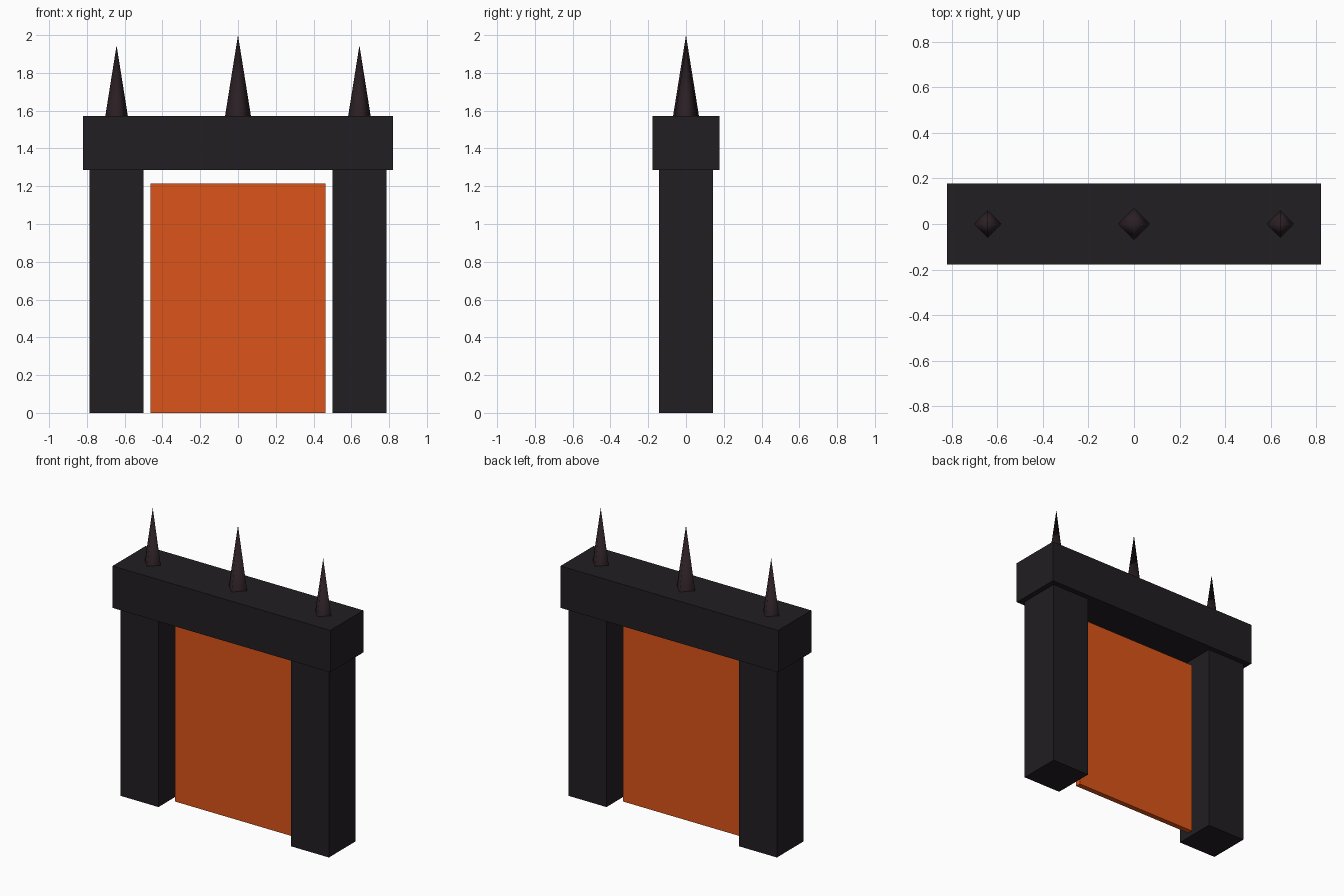
import bpy

if "Cube" in bpy.data.objects:
    bpy.data.objects.remove(bpy.data.objects["Cube"])

U = 2 / 5.6  # whole model is 5.6 design units tall


def material(name, color):
    m = bpy.data.materials.new(name)
    m.diffuse_color = (*color, 1)
    m.use_nodes = True
    m.node_tree.nodes["Principled BSDF"].inputs["Base Color"].default_value = m.diffuse_color
    return m


STONE = material("dark_stone", (0.016, 0.013, 0.016))
SPIKE = material("spike_stone", (0.024, 0.014, 0.017))
GLOW = material("orange_glow", (0.71, 0.087, 0.010))


def finish(obj, name, mat):
    obj.name = name
    obj.data.materials.append(mat)
    return obj


def box(name, mat, x, z0, size):
    bpy.ops.mesh.primitive_cube_add(size=1, location=(x * U, 0, (z0 + size[2] / 2) * U))
    obj = bpy.context.object
    obj.scale = [s * U for s in size]
    bpy.ops.object.transform_apply(location=False, rotation=False, scale=True)
    return finish(obj, name, mat)


def spike(name, x, radius, z0, tip):
    # four-sided cone with corners on the axes, base sunk into the lintel
    bpy.ops.mesh.primitive_cone_add(vertices=4, radius1=radius * U, radius2=0,
                                    depth=(tip - z0) * U,
                                    location=(x * U, 0, (z0 + tip) / 2 * U))
    obj = finish(bpy.context.object, name, SPIKE)
    for p in obj.data.polygons:
        p.use_smooth = len(p.vertices) == 3


# Pillars and side spikes
for side, s in (("left", -1), ("right", 1)):
    box(side + "_pillar", STONE, 1.8 * s, 0, (0.8, 0.8, 3.6))
    spike(side + "_spike", 1.8 * s, 0.175, 4.35, 5.45)

# Lintel and centre spike
box("lintel", STONE, 0, 3.6, (4.6, 1.0, 0.8))
spike("centre_spike", 0, 0.2, 4.35, 5.6)

# Glowing panel in the opening
box("gate_panel", GLOW, 0, 0, (2.6, 0.1, 3.4))
